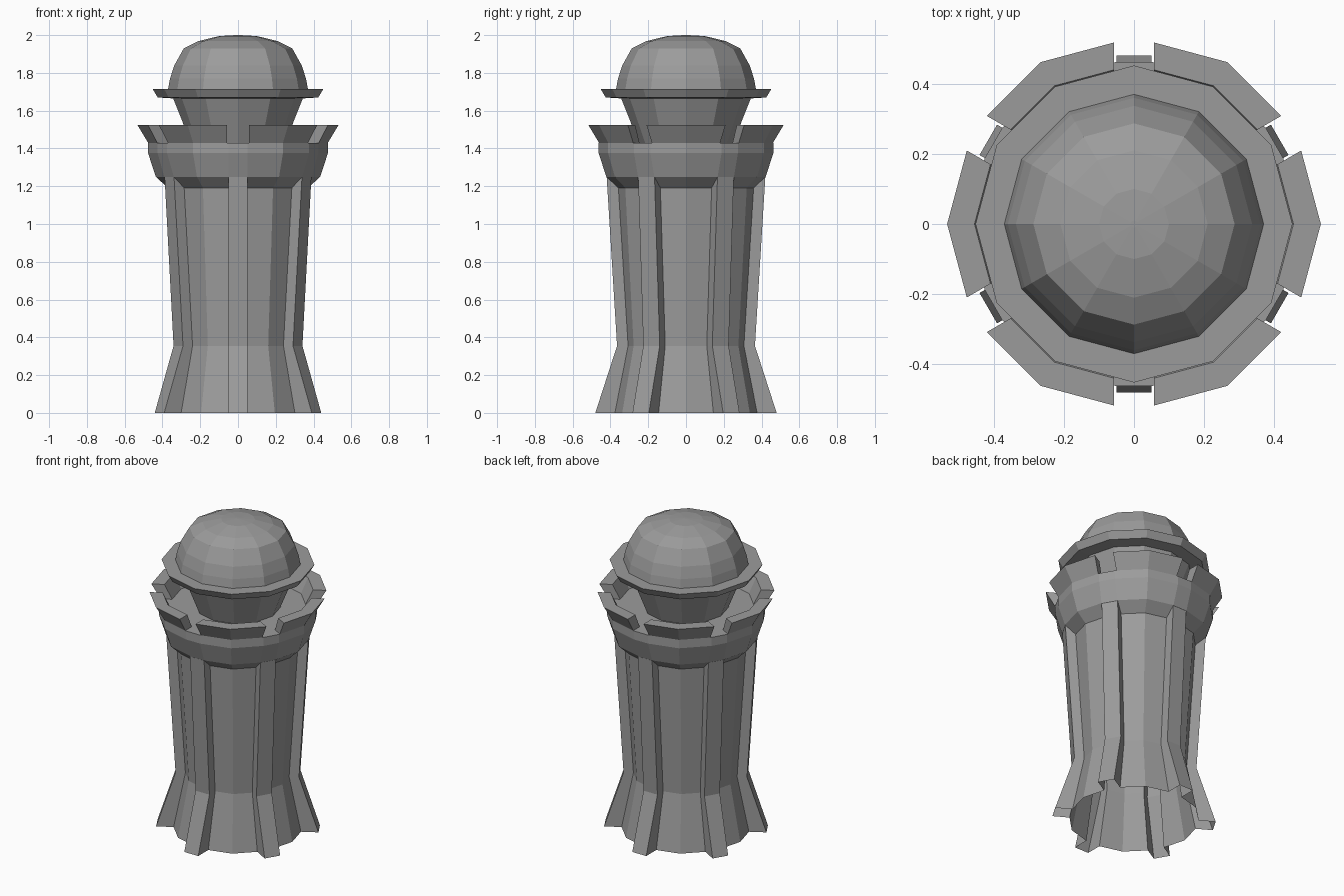
import bpy
import bmesh
from math import radians, cos, sin, tan

cube = bpy.data.objects.get("Cube")
if cube:
    bpy.data.objects.remove(cube, do_unlink=True)

stone = bpy.data.materials.new("grey_stone")
stone.use_nodes = True
GREY = (0.33, 0.33, 0.33, 1)
stone.diffuse_color = GREY
stone.node_tree.nodes["Principled BSDF"].inputs["Base Color"].default_value = GREY

T15 = tan(radians(15))
RIBS = range(30, 390, 60)


def polar(angle, radial, side=0.0):
    """Point at a distance along a direction, shifted sideways."""
    c, s = cos(radians(angle)), sin(radians(angle))
    return (radial * c - side * s, radial * s + side * c)


def loft(name, rings, bottom=True, top=True):
    """Skin a stack of closed rings, given as lists of 3D points."""
    bm = bmesh.new()
    rows = [[bm.verts.new(p) for p in ring] for ring in rings]
    n = len(rows[0])
    for low, high in zip(rows, rows[1:]):
        for i in range(n):
            j = (i + 1) % n
            bm.faces.new((low[i], low[j], high[j], high[i]))
    if bottom:
        bm.faces.new(rows[0][::-1])
    if top:
        bm.faces.new(rows[-1])
    bmesh.ops.recalc_face_normals(bm, faces=bm.faces)
    mesh = bpy.data.meshes.new(name)
    bm.to_mesh(mesh)
    bm.free()
    mesh.materials.append(stone)
    obj = bpy.data.objects.new(name, mesh)
    bpy.context.collection.objects.link(obj)
    return obj


def round_ring(r, z):
    return [(*polar(a, r), z) for a in range(0, 360, 30)]


def ribbed_ring(wall, rib, z, half=0.05):
    pts = []
    for a in RIBS:
        inner = wall - half * T15
        pts += [polar(a, inner, -half), polar(a, rib, -half),
                polar(a, rib, half), polar(a, inner, half), polar(a + 30, wall)]
    return [(*p, z) for p in pts]


def trimmed_ring(r, z, half=0.05):
    pts = []
    for a in RIBS:
        flat = r - half * T15
        pts += [polar(a, flat, -half), polar(a, flat, half), polar(a + 30, r)]
    return [(*p, z) for p in pts]


# Shaft with six ribs, hollow and open underneath
loft("ribbed_shaft", [ribbed_ring(0.39, 0.48, 0), ribbed_ring(0.32, 0.365, 0.355),
                      ribbed_ring(0.375, 0.42, 1.25)], bottom=False, top=False)

# Collar below the battlements, with the walkway as its top
loft("collar", [trimmed_ring(r, z) for r, z in
                ((0.37, 1.19), (0.435, 1.25), (0.476, 1.375), (0.476, 1.43))],
     bottom=False)

# Six flared merlons, each bent at its middle
SECTION = ((0.41, 1.43), (0.476, 1.43), (0.533, 1.525), (0.455, 1.525))
GAP = 0.057
for k in range(6):
    mid = 60 * k
    first = [(*polar(mid - 30, r - GAP * T15, GAP), z) for r, z in SECTION]
    centre = [(*polar(mid, r), z) for r, z in SECTION]
    last = [(*polar(mid + 30, r - GAP * T15, -GAP), z) for r, z in SECTION]
    loft(f"merlon_{k + 1}", [first, centre, last])

# Lantern neck, brim and faceted dome
loft("lantern_neck", [round_ring(0.25, 1.43), round_ring(0.345, 1.67)])
loft("brim", [round_ring(0.345, 1.665), round_ring(0.425, 1.67),
              round_ring(0.452, 1.715)])
loft("dome", [round_ring(r, z) for r, z in
              ((0.37, 1.715), (0.36, 1.77), (0.337, 1.84), (0.287, 1.93),
               (0.21, 1.968), (0.10, 1.995), (0.01, 2.0))])
